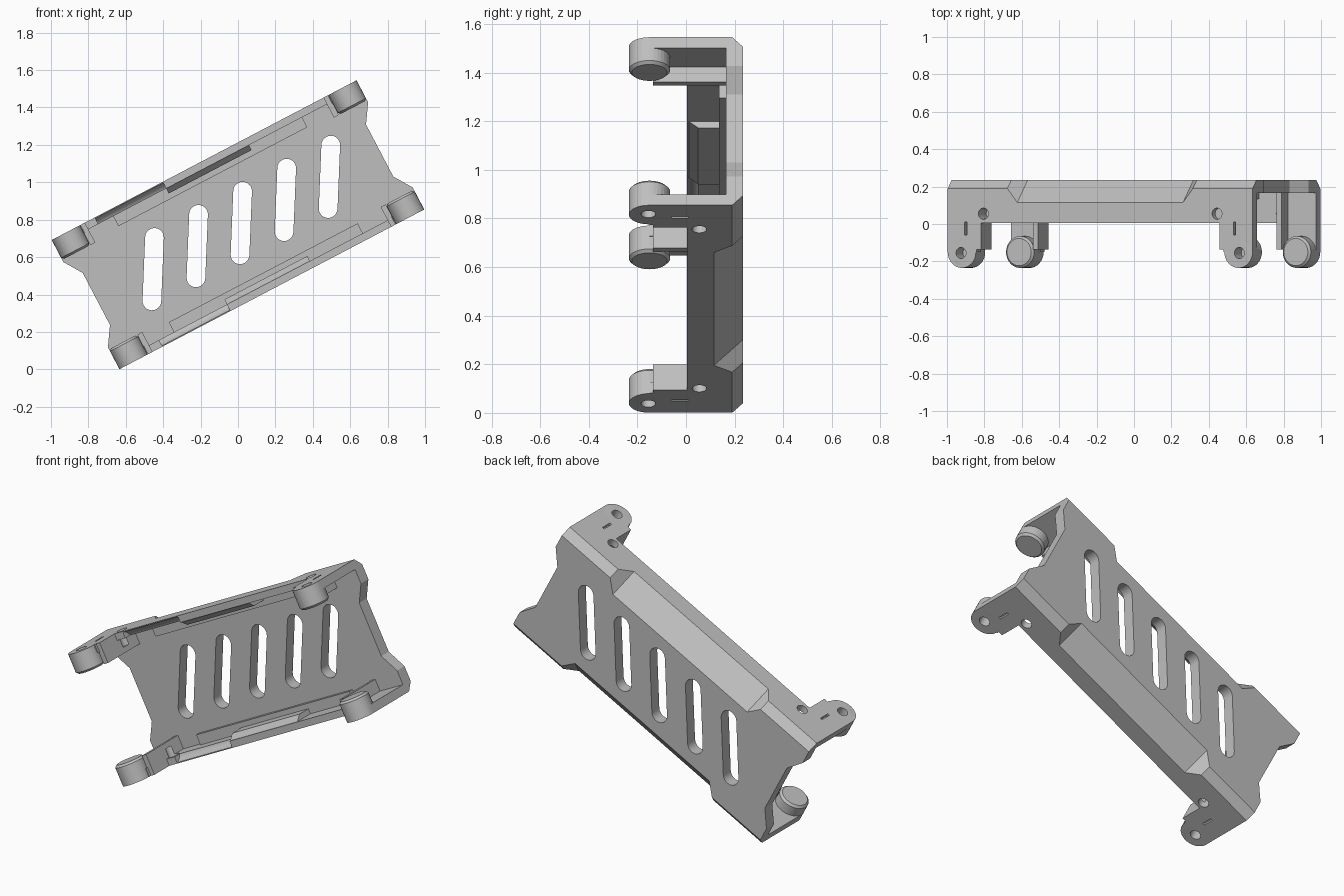
import bpy, bmesh, math
from mathutils import Matrix

cube = bpy.data.objects.get("Cube")
if cube:
    bpy.data.objects.remove(cube, do_unlink=True)

# Local frame: X = long side, Y = depth (back is +Y), Z = short side
HALF_L, HALF_W, BACK, FLOOR = 0.92, 0.39, 0.235, 0.165

grey = bpy.data.materials.new("light grey plastic")
grey.use_nodes = True
grey.diffuse_color = (0.52, 0.52, 0.52, 1)
grey.node_tree.nodes["Principled BSDF"].inputs["Base Color"].default_value = (0.52, 0.52, 0.52, 1)


def add_object(name, bm):
    bmesh.ops.recalc_face_normals(bm, faces=bm.faces)
    mesh = bpy.data.meshes.new(name)
    bm.to_mesh(mesh)
    bm.free()
    mesh.materials.append(grey)
    obj = bpy.data.objects.new(name, mesh)
    bpy.context.collection.objects.link(obj)
    return obj


def hull(name, points):
    bm = bmesh.new()
    verts = [bm.verts.new(p) for p in points]
    bmesh.ops.convex_hull(bm, input=verts)
    bmesh.ops.dissolve_limit(bm, angle_limit=0.01, verts=bm.verts, edges=bm.edges)
    return add_object(name, bm)


def box(name, x, y, z):
    return hull(name, [(a, b, c) for a in x for b in y for c in z])


def prism(name, outline, y0, y1):
    """Extrude an XZ outline along depth."""
    bm = bmesh.new()
    face = bm.faces.new([bm.verts.new((x, y0, z)) for x, z in outline])
    new = bmesh.ops.extrude_face_region(bm, geom=[face])["geom"]
    bmesh.ops.translate(bm, vec=(0, y1 - y0, 0),
                        verts=[v for v in new if isinstance(v, bmesh.types.BMVert)])
    return add_object(name, bm)


def rod(name, axis, radius, lo, hi, a, b):
    """Cylinder along X (a, b = y, z) or along Z (a, b = x, y)."""
    bm = bmesh.new()
    bmesh.ops.create_cone(bm, cap_ends=True, segments=32, radius1=radius,
                          radius2=radius, depth=hi - lo)
    mid = (lo + hi) / 2
    if axis == "X":
        bm.transform(Matrix.Translation((mid, a, b)) @ Matrix.Rotation(math.pi / 2, 4, "Y"))
    else:
        bm.transform(Matrix.Translation((a, b, mid)))
    return add_object(name, bm)


def apply(obj, mod):
    bpy.context.view_layer.objects.active = obj
    bpy.ops.object.modifier_apply(modifier=mod.name)


def combine(obj, other, operation="DIFFERENCE"):
    mod = obj.modifiers.new("combine", "BOOLEAN")
    mod.operation, mod.object, mod.solver = operation, other, "EXACT"
    apply(obj, mod)
    bpy.data.objects.remove(other, do_unlink=True)


def cut_back_chamfers(obj, side):
    # Narrow chamfer along the full edge
    combine(obj, hull("edge_cutter", [
        (x, y, side * z) for x in (-1, 1)
        for y, z in ((0.13, 0.45), (0.29, 0.29), (0.35, 0.45))]))
    # Wide chamfer in the middle with slanted ends
    combine(obj, hull("middle_cutter", [
        (s * x, y, side * z) for s in (-1, 1)
        for x, y, z in ((0.5, 0.04, 0.465), (0.5, 0.31, 0.195), (0.68, 0.365, 0.365))]))


# Back plate with notched ends
end = [(HALF_L, -HALF_W), (HALF_L, -0.257), (0.855, -0.157),
       (0.855, 0.157), (HALF_L, 0.257), (HALF_L, HALF_W)]
plate = prism("back_plate", end + [(-x, -z) for x, z in end], FLOOR, BACK)

# Slanted slots
slant = math.radians(60)
for i in range(-2, 3):
    outline = []
    for half in (1, -1):
        for k in range(13):
            t = slant - half * math.pi / 2 + math.pi * k / 12
            if half == -1:
                t = slant + math.pi / 2 + math.pi * k / 12
            outline.append((0.02 + 0.266 * i + half * 0.17 * math.cos(slant) + 0.05 * math.cos(t),
                            half * 0.17 * math.sin(slant) + 0.05 * math.sin(t)))
    combine(plate, prism("slot_cutter", outline, 0.1, 0.3))
for side in (-1, 1):
    cut_back_chamfers(plate, side)

# Side wall with ledge behind the wide chamfer
wall = box("side_walls", (-0.73, 0.73), (0.005, 0.2), (0.35, HALF_W))
combine(wall, box("ledge", (-0.57, 0.57), (0.135, 0.18), (0.29, 0.36)), "UNION")

# Rod grooves in the wall
for s in (-1, 1):
    x0, x1 = sorted((s * 0.25, s * 0.66))
    combine(wall, rod("groove_cutter", "X", 0.055, x0, x1, 0, 0.33))

# Thick middle pad with a sloped lip
combine(wall, hull("middle_pad", [
    (x, y, z) for x in (-0.25, 0.25)
    for y, z in ((0.005, HALF_W), (0.005, 0.355), (0.05, 0.32), (0.18, 0.32), (0.18, HALF_W))]),
    "UNION")

# Corner arms, stop blocks and round lugs
for s in (-1, 1):
    combine(wall, box("arm", (s * 0.745, s * HALF_L), (-0.15, BACK), (0.34, HALF_W)), "UNION")
    combine(wall, box("block", (s * 0.72, s * 0.75), (-0.135, 0.18), (0.27, HALF_W)), "UNION")
    lug = rod("lug", "Z", 0.085, 0.27, HALF_W, s * 0.835, -0.15)
    bevel = lug.modifiers.new("bevel", "BEVEL")
    bevel.width, bevel.segments, bevel.limit_method = 0.012, 1, "ANGLE"
    bevel.angle_limit = math.radians(60)
    apply(lug, bevel)
    combine(wall, lug, "UNION")
    # Keep the outer face of the lug flush with the arm
    combine(wall, rod("lug_face", "Z", 0.085, 0.3, HALF_W, s * 0.835, -0.15), "UNION")

# Back chamfers, then pin holes, wall holes, rod sockets and slits
cut_back_chamfers(wall, 1)
for s in (-1, 1):
    combine(wall, rod("pin_cutter", "Z", 0.03, 0.31, 0.45, s * 0.84, -0.155))
    combine(wall, rod("hole_cutter", "Z", 0.03, 0.3, 0.45, s * 0.705, 0.055))
    x0, x1 = sorted((s * 0.68, s * 0.742))
    combine(wall, rod("socket_cutter", "X", 0.022, x0, x1, -0.01, 0.333))
    combine(wall, box("slit_cutter", (s * 0.805, s * 0.818), (-0.06, 0.01), (0.37, 0.45)))

# Mirror the wall to the other long side
mirror = wall.modifiers.new("mirror", "MIRROR")
mirror.use_axis = (False, False, True)
mirror.use_mirror_merge = False
apply(wall, mirror)

# Tilt into place and shade
pose = Matrix.Translation((0, 0, 0.773)) @ Matrix.Rotation(math.radians(-27.65), 4, "Y")
for obj in (plate, wall):
    obj.data.transform(pose)
    bpy.ops.object.select_all(action="DESELECT")
    obj.select_set(True)
    bpy.context.view_layer.objects.active = obj
    bpy.ops.object.shade_smooth_by_angle(angle=math.radians(25))
